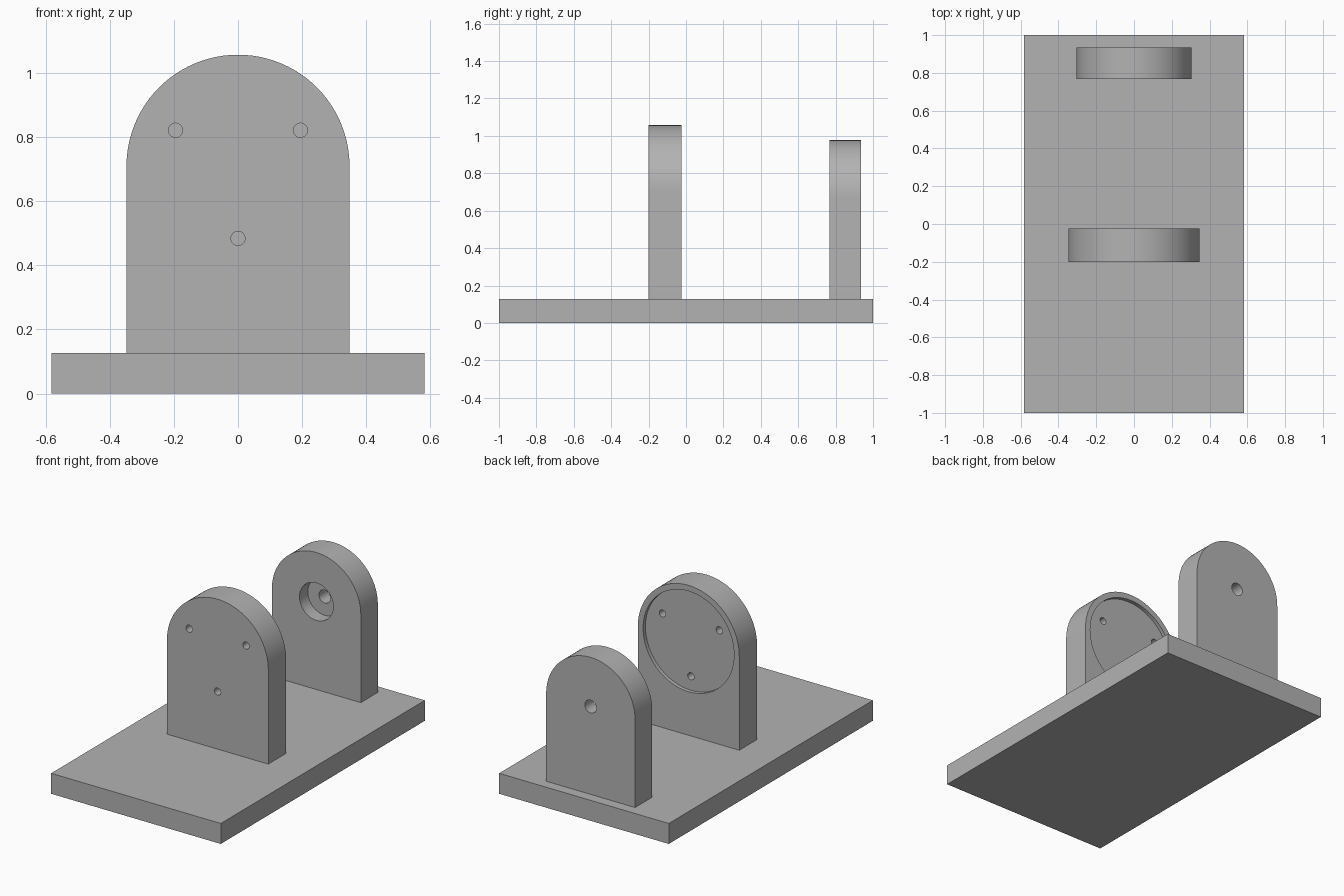
import bpy
import bmesh
from math import cos, sin, pi, radians

cube = bpy.data.objects.get("Cube")
if cube:
    bpy.data.objects.remove(cube, do_unlink=True)

# Single grey finish
grey = bpy.data.materials.new("plain grey")
grey.use_nodes = True
colour = (0.45, 0.45, 0.45, 1)
grey.diffuse_color = colour
grey.node_tree.nodes["Principled BSDF"].inputs["Base Color"].default_value = colour

BASE_TOP = 0.127


def extrude_profile(name, points, y0, y1):
    """Solid made from an x-z outline pushed from y0 to y1."""
    bm = bmesh.new()
    face = bm.faces.new([bm.verts.new((x, y0, z)) for x, z in points])
    new = bmesh.ops.extrude_face_region(bm, geom=[face])["geom"]
    verts = [v for v in new if isinstance(v, bmesh.types.BMVert)]
    bmesh.ops.translate(bm, vec=(0, y1 - y0, 0), verts=verts)
    bmesh.ops.recalc_face_normals(bm, faces=bm.faces)
    mesh = bpy.data.meshes.new(name)
    bm.to_mesh(mesh)
    bm.free()
    mesh.materials.append(grey)
    obj = bpy.data.objects.new(name, mesh)
    bpy.context.collection.objects.link(obj)
    return obj


def arc(x, z, r, start, end, steps):
    angles = [start + (end - start) * i / steps for i in range(steps + 1)]
    return [(x + r * cos(a), z + r * sin(a)) for a in angles]


def bore(plate, x, z, r, y0, y1):
    """Cut a round hole or pocket along y."""
    cutter = extrude_profile("cutter", arc(x, z, r, 0, 2 * pi, 64)[:-1], y0, y1)
    cutter.hide_render = True
    mod = plate.modifiers.new("bore", "BOOLEAN")
    mod.operation = "DIFFERENCE"
    mod.solver = "EXACT"
    mod.object = cutter
    bpy.context.view_layer.objects.active = plate
    bpy.ops.object.modifier_apply(modifier=mod.name)
    bpy.data.objects.remove(cutter, do_unlink=True)


def upright(name, r, centre, y0, y1):
    """Round-topped standing plate."""
    outline = [(-r, BASE_TOP), (r, BASE_TOP)] + arc(0, centre, r, 0, pi, 48)
    return extrude_profile(name, outline, y0, y1)


# Base plate
w = 0.582
base = extrude_profile("base_plate", [(-w, 0), (w, 0), (w, BASE_TOP), (-w, BASE_TOP)], -1, 1)

# Front upright: shallow round pocket at the back and three screw holes
FRONT_Z = 0.709
front = upright("front_upright", 0.348, FRONT_Z, -0.2, -0.025)
bore(front, 0, FRONT_Z, 0.312, -0.048, 0.1)
for angle in (30, 150, 270):
    a = radians(angle)
    bore(front, 0.225 * cos(a), FRONT_Z + 0.225 * sin(a), 0.022, -0.3, 0.1)

# Rear upright: deep bearing pocket at the front and a shaft hole
REAR_Z = 0.672
rear = upright("rear_upright", 0.305, REAR_Z, 0.768, 0.935)
bore(rear, 0, REAR_Z, 0.116, 0.7, 0.85)
bore(rear, 0, REAR_Z, 0.04, 0.7, 1.0)

# Smooth the curved walls, keep the edges crisp
for obj in (front, rear):
    bpy.ops.object.select_all(action="DESELECT")
    obj.select_set(True)
    bpy.context.view_layer.objects.active = obj
    bpy.ops.object.shade_smooth_by_angle(angle=radians(30))
